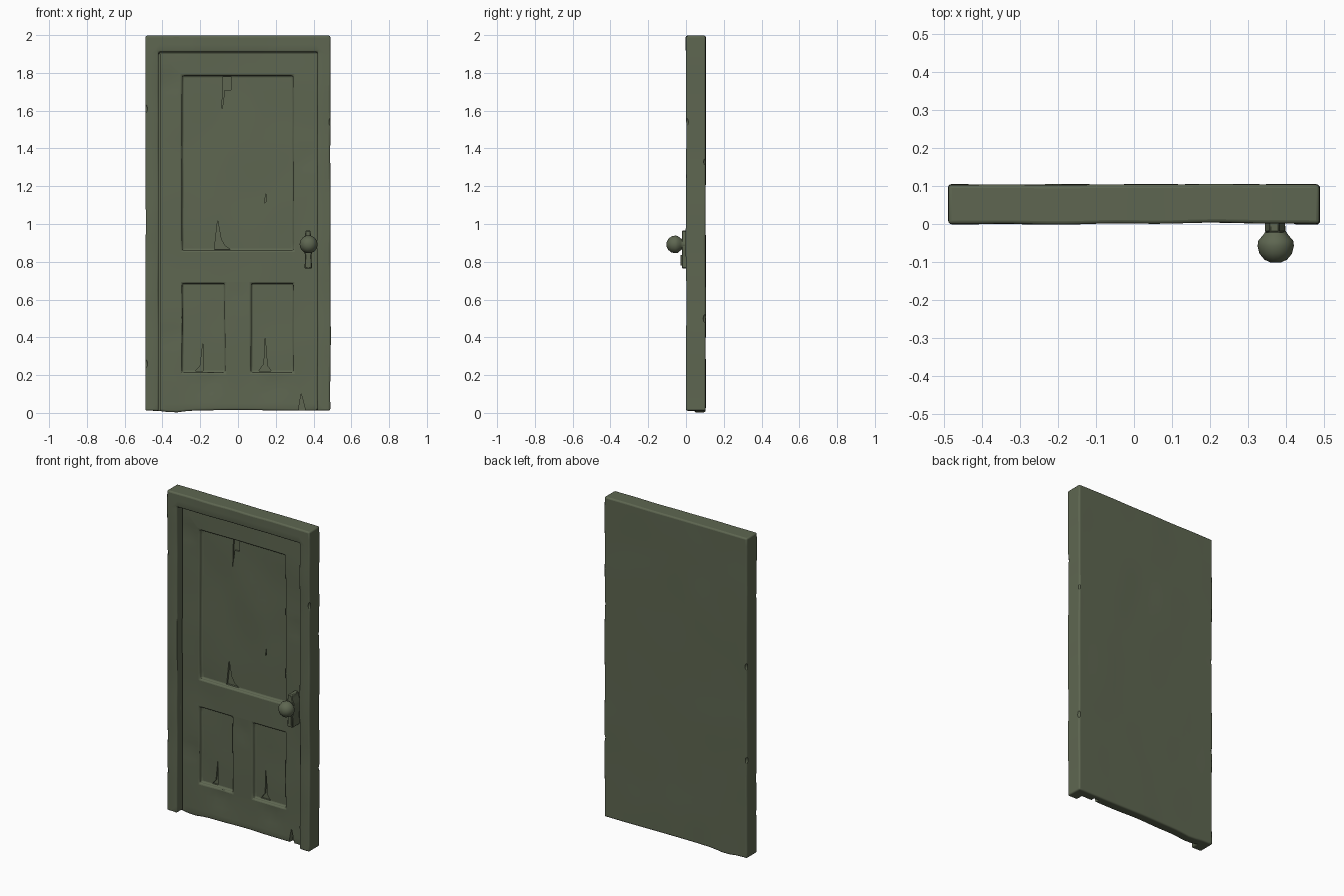
import bpy, bmesh, math
from mathutils import Vector, noise

if "Cube" in bpy.data.objects:
    bpy.data.objects.remove(bpy.data.objects["Cube"])

paint = bpy.data.materials.new("weathered grey green")
paint.diffuse_color = (0.112, 0.134, 0.082, 1)
paint.use_nodes = True
paint.node_tree.nodes["Principled BSDF"].inputs["Base Color"].default_value = paint.diffuse_color


def make_object(name, bm, smooth=35):
    bmesh.ops.recalc_face_normals(bm, faces=bm.faces)
    me = bpy.data.meshes.new(name)
    bm.to_mesh(me)
    bm.free()
    me.materials.append(paint)
    ob = bpy.data.objects.new(name, me)
    bpy.context.collection.objects.link(ob)
    shade(ob, smooth)
    return ob


def shade(ob, angle=35):
    bpy.ops.object.select_all(action='DESELECT')
    ob.select_set(True)
    bpy.context.view_layer.objects.active = ob
    bpy.ops.object.shade_smooth_by_angle(angle=math.radians(angle))


def prism(name, pts, y0, y1):
    """Front-view outline (x, z) extruded along y."""
    bm = bmesh.new()
    face = bm.faces.new([bm.verts.new((x, y0, z)) for x, z in pts])
    new = bmesh.ops.extrude_face_region(bm, geom=[face])["geom"]
    bmesh.ops.translate(bm, vec=(0, y1 - y0, 0),
                        verts=[v for v in new if isinstance(v, bmesh.types.BMVert)])
    return make_object(name, bm)


def box(name, x0, x1, y0, y1, z0, z1):
    return prism(name, [(x0, z0), (x1, z0), (x1, z1), (x0, z1)], y0, y1)


def ball(name, loc, size):
    bm = bmesh.new()
    bmesh.ops.create_uvsphere(bm, u_segments=14, v_segments=10, radius=1)
    bmesh.ops.scale(bm, vec=size, verts=bm.verts)
    bmesh.ops.translate(bm, vec=loc, verts=bm.verts)
    return make_object(name, bm, 50)


def cut(ob, cutters):
    for c in cutters:
        c.hide_render = True
        m = ob.modifiers.new("cut", 'BOOLEAN')
        m.operation, m.object, m.solver = 'DIFFERENCE', c, 'EXACT'


def apply_all(ob, cutters):
    bpy.context.view_layer.update()
    ev = ob.evaluated_get(bpy.context.evaluated_depsgraph_get())
    me = bpy.data.meshes.new_from_object(ev)
    ob.modifiers.clear()
    ob.data = me
    for c in cutters:
        bpy.data.objects.remove(c)


# Door slab with frame, recessed leaf and three sunk panels
door = box("door", -0.49, 0.49, 0.001, 0.104, 0.012, 1.997)
LEAF, PANEL = 0.044, 0.068
openings = [box("leaf_cutter", -0.42, 0.42, -0.2, LEAF, -0.2, 1.91)]
for x0, x1, z0, z1 in ((-0.295, 0.292, 0.86, 1.785),
                       (-0.295, -0.07, 0.215, 0.685),
                       (0.07, 0.292, 0.215, 0.685)):
    openings.append(box("panel_cutter", x0, x1, -0.2, PANEL, z0, z1))
cut(door, openings)
bev = door.modifiers.new("soft_edges", 'BEVEL')
bev.width, bev.segments, bev.limit_method = 0.009, 3, 'ANGLE'
apply_all(door, openings)

# Slice the slab finely enough to warp it
bm = bmesh.new()
bm.from_mesh(door.data)
planes = [((0, 0, 0.05 + 0.05 * i), (0, 0, 1)) for i in range(39)]
planes += [((-0.46 + 0.046 * i, 0, 0), (1, 0, 0)) for i in range(21)]
for co, no in planes:
    bmesh.ops.bisect_plane(bm, geom=bm.verts[:] + bm.edges[:] + bm.faces[:],
                           plane_co=co, plane_no=no, dist=1e-5)

# Warped old wood: gentle waves in front, soft dents, worn bottom and edges
dents = ((0.36, 1.34, 0.04), (0.0, 0.62, 0.045), (-0.36, 1.75, 0.05),
         (-0.35, 0.41, 0.05), (0.20, 0.15, 0.05), (-0.15, 0.17, 0.05))
for v in bm.verts:
    x, y, z = v.co
    n = noise.noise_vector(Vector((x * 5, 1.7, z * 4)))
    v.co.y += n.y * (0.005 if y < 0.09 else 0.002)
    v.co.x += n.x * 0.003
    if LEAF - 0.002 < y < PANEL - 0.012:
        for dx, dz, r in dents:
            v.co.y += 0.009 * math.exp(-((x - dx) ** 2 + (z - dz) ** 2) / (0.5 * r * r))
    if z < 0.05:
        v.co.z += 0.003 * math.exp(-(x / 0.2) ** 2)
        v.co.z -= 0.010 * math.exp(-((x + 0.34) / 0.06) ** 2)
    elif z > 1.95:
        v.co.z += n.z * 0.002
bm.to_mesh(door.data)
bm.free()

# Splits in the panels and bottom rail, and the gap on the hinge side
wear = []
P = PANEL + 0.011
splits = [
    ([(-0.125, 0.865), (-0.04, 0.865), (-0.07, 0.885), (-0.09, 0.92), (-0.108, 1.02)], P),
    ([(-0.085, 1.60), (-0.07, 1.71), (-0.037, 1.71), (-0.037, 1.78), (-0.08, 1.78)], P),
    ([(0.14, 1.11), (0.149, 1.12), (0.147, 1.16)], P),
    ([(-0.225, 0.222), (-0.185, 0.222), (-0.186, 0.37), (-0.20, 0.25)], P),
    ([(0.11, 0.222), (0.175, 0.222), (0.155, 0.25), (0.143, 0.41), (0.138, 0.26)], P),
    ([(0.315, -0.05), (0.365, -0.05), (0.353, 0.03), (0.335, 0.10), (0.325, 0.05)], 0.075),
    ([(-0.420, -0.05), (-0.412, -0.05), (-0.412, 1.90), (-0.420, 1.90)], 0.056),
]
for pts, depth in splits:
    wear.append(prism("split_cutter", pts, -0.1, depth))

# Chips along the outer edges
for x, y, z in ((-0.492, 0.0, 0.26), (-0.493, 0.0, 1.61), (0.494, 0.0, 1.54),
                (0.494, 0.104, 0.50), (-0.492, 0.106, 1.20), (0.494, 0.106, 1.33),
                (-0.494, 0.106, 0.62)):
    wear.append(ball("chip_cutter", (x, y, z), (0.014, 0.014, 0.024)))
cut(door, wear)
apply_all(door, wear)
shade(door, 32)

# Lock plate behind the knob, wider round the spindle
plate = prism("lock_plate", [(0.352, 0.765), (0.392, 0.765), (0.388, 0.835), (0.398, 0.865),
                             (0.398, 0.915), (0.386, 0.94), (0.384, 0.965), (0.357, 0.965),
                             (0.355, 0.94), (0.345, 0.915), (0.345, 0.865), (0.356, 0.835)],
              -0.022, 0.048)
m = plate.modifiers.new("soft_edges", 'BEVEL')
m.width, m.segments = 0.004, 1
apply_all(plate, [])

# Knob and neck: one turned profile (radius, y) spun round the y axis
profile = [(0.026, -0.005), (0.026, -0.018), (0.034, -0.030), (0.046, -0.044),
           (0.048, -0.058), (0.043, -0.078), (0.030, -0.094), (0.013, -0.102)]
SIDES = 14
bm = bmesh.new()
rings = [[bm.verts.new((0.374 + r * math.cos(a), y, 0.892 + r * math.sin(a)))
          for a in (2 * math.pi * i / SIDES for i in range(SIDES))] for r, y in profile]
for a, b in zip(rings, rings[1:]):
    for i in range(SIDES):
        j = (i + 1) % SIDES
        bm.faces.new((a[i], a[j], b[j], b[i]))
bm.faces.new(rings[0])
bm.faces.new(rings[-1])
make_object("door_knob", bm, 50)

# Keyhole cover
box("keyhole_cover", 0.362, 0.382, -0.028, -0.015, 0.78, 0.835)
